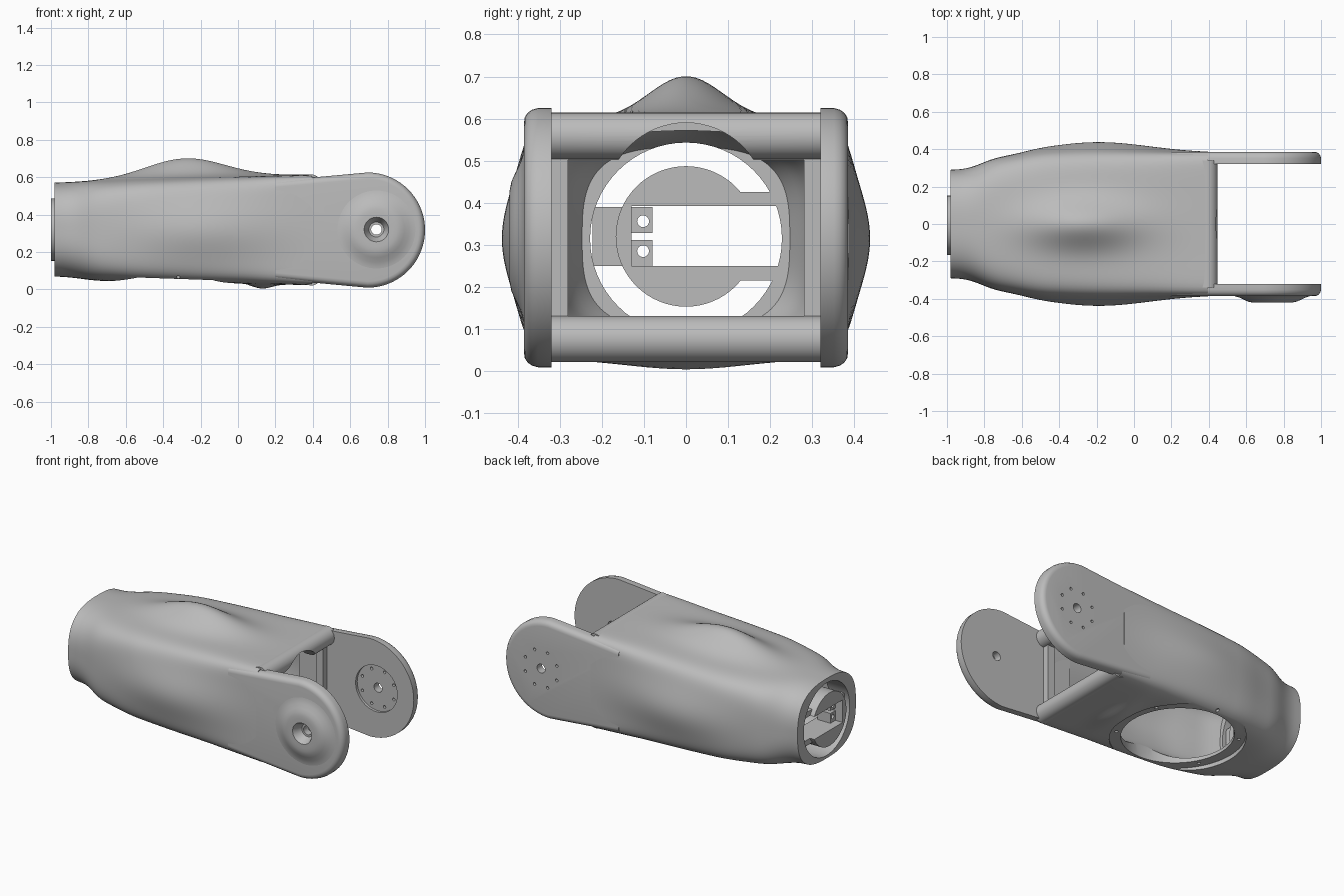
import bpy, bmesh, math
from mathutils import Matrix, Vector

old = bpy.data.objects.get("Cube")
if old:
    bpy.data.objects.remove(old, do_unlink=True)

grey = bpy.data.materials.new("plain_grey")
grey.use_nodes = True
grey.diffuse_color = (0.5, 0.5, 0.5, 1)
grey.node_tree.nodes["Principled BSDF"].inputs["Base Color"].default_value = grey.diffuse_color

MID = 0.315           # height of the long axis
PIVOT = (0.74, 0.32)  # x, z of the joint axis


def make(name, bm):
    bmesh.ops.recalc_face_normals(bm, faces=bm.faces)
    mesh = bpy.data.meshes.new(name)
    bm.to_mesh(mesh)
    bm.free()
    mesh.materials.append(grey)
    obj = bpy.data.objects.new(name, mesh)
    bpy.context.collection.objects.link(obj)
    return obj


def activate(obj):
    bpy.ops.object.select_all(action='DESELECT')
    bpy.context.view_layer.objects.active = obj
    obj.select_set(True)


def cut(obj, cutter):
    activate(obj)
    mod = obj.modifiers.new("cut", 'BOOLEAN')
    mod.operation, mod.solver, mod.object = 'DIFFERENCE', 'EXACT', cutter
    bpy.ops.object.modifier_apply(modifier=mod.name)
    bpy.data.objects.remove(cutter, do_unlink=True)


def smooth(obj, angle=35):
    activate(obj)
    bpy.ops.object.shade_smooth_by_angle(angle=math.radians(angle))


def box(name, x, y, z):
    bm = bmesh.new()
    size = Matrix.Diagonal((x[1] - x[0], y[1] - y[0], z[1] - z[0], 1))
    mid = Vector(((x[0] + x[1]) / 2, (y[0] + y[1]) / 2, (z[0] + z[1]) / 2))
    bmesh.ops.create_cube(bm, size=1, matrix=Matrix.Translation(mid) @ size)
    return make(name, bm)


def rod(name, start, end, r1, r2=None, segments=64):
    a, b = Vector(start), Vector(end)
    turn = (b - a).to_track_quat('Z', 'Y').to_matrix().to_4x4()
    bm = bmesh.new()
    bmesh.ops.create_cone(bm, cap_ends=True, segments=segments, radius1=r1,
                          radius2=r1 if r2 is None else r2, depth=(b - a).length,
                          matrix=Matrix.Translation((a + b) / 2) @ turn)
    return make(name, bm)


def loft(name, rings):
    bm = bmesh.new()
    loops = [[bm.verts.new(p) for p in ring] for ring in rings]
    n = len(loops[0])
    for a, b in zip(loops, loops[1:]):
        for i in range(n):
            bm.faces.new((a[i], a[(i + 1) % n], b[(i + 1) % n], b[i]))
    bm.faces.new(loops[0])
    bm.faces.new(loops[-1])
    return make(name, bm)


# Body stations: x, half width, top, bottom, squareness
STATIONS = [(-0.98, 0.288, 0.57, 0.07, 2.7), (-0.87, 0.295, 0.573, 0.062, 2.8),
            (-0.77, 0.342, 0.577, 0.046, 4), (-0.5, 0.378, 0.588, 0.04, 6),
            (0.1, 0.383, 0.606, 0.03, 9), (0.4, 0.382, 0.613, 0.022, 14)]


def straight(x):
    for a, b in zip(STATIONS, STATIONS[1:]):
        if x <= b[0]:
            t = max(0, (x - a[0]) / (b[0] - a[0]))
            return [p + (q - p) * t for p, q in zip(a, b)]
    return STATIONS[-1]


def station(x):
    # Averaging neighbours rounds the bends of the side lines
    near = [straight(x + 0.02 * k) for k in range(-3, 4)]
    return [sum(v) / len(near) for v in zip(*near)]


def bell(v, centre, spread):
    return math.exp(-((v - centre) / spread) ** 2)


def section(x, side=0.0, skin=0.0, count=160):
    _, w, top, bottom, n = station(x)
    w, top, bottom = w - side, top - skin, bottom + skin
    mid, h = (top + bottom) / 2, (top - bottom) / 2
    ring = []
    for i in range(count):
        a = 2 * math.pi * (i + 0.5) / count
        c, s = math.cos(a), math.sin(a)
        r = (abs(c) ** n + abs(s) ** n) ** (-1 / n)
        c, s = c * r, s * r
        y, z = w * c, mid + h * s
        swell = 0.057 * bell(x, -0.2, 0.38) * bell(z, MID, 0.17)
        if s > 0:
            z += 0.106 * bell(x, -0.28, 0.3) * bell(y, 0, 0.125) * s
        else:
            z += 0.025 * bell(x, 0.13, 0.07) * bell(y, 0, 0.2) * s
        ring.append((x, y + swell * c, z))
    return ring


def span(a, b, n):
    return [a + (b - a) * i / n for i in range(n + 1)]


# Hollow body shell, with rolled lips above and below the mouth
body = loft("body_shell", [section(x) for x in span(-0.98, 0.395, 64)])
top_lip = rod("top_lip", (0.392, -0.34, 0.559), (0.392, 0.34, 0.559), 0.055)
bottom_lip = rod("bottom_lip", (0.392, -0.34, 0.076), (0.392, 0.34, 0.076), 0.055)
cut(body, loft("cavity", [section(x, 0.068, 0.045) for x in span(-0.84, 0.35, 40)]))
cut(body, box("mouth", (0.2, 0.6), (-0.28, 0.28), (0.13, 0.502)))
for part in (body, top_lip):
    cut(part, rod("mouth_arch", (0.2, 0, 0.4), (0.6, 0, 0.4), 0.19))
cut(body, rod("neck_bore", (-1.1, 0, MID), (-0.6, 0, MID), 0.228))

# Round service opening underneath, with a recessed screw flange
tilt = Vector((0.035, 0, 1))
seat = Vector((-0.32, 0, 0.056))
cut(body, rod("flange_recess", seat - tilt * 0.2, seat, 0.385, segments=96))
cut(body, rod("service_hole", seat - tilt * 0.2, seat + tilt * 0.1, 0.32, segments=96))
for i in range(6):
    a = math.pi * (i + 0.5) / 3
    p = seat + Vector((math.cos(a), math.sin(a), 0)) * 0.35
    cut(body, rod("flange_screw", p - tilt * 0.1, p + tilt * 0.02, 0.01, segments=12))
for part in (body, top_lip, bottom_lip):
    smooth(part)


# Fork ears: rounded slabs whose roots sink into the body sides
def ear_outline(y, inset):
    arc = [math.radians(d) for d in range(-90, 91, 5)]
    r = 0.308 - inset
    return ([(0.2, y, 0.055 + inset)]
            + [(0.692 + r * math.cos(a), y, 0.317 + r * math.sin(a)) for a in arc]
            + [(0.2, y, 0.58 - inset)])


def ear(name, sign):
    edge = [(0.32, 0), (0.352, 0), (0.366, 0.004), (0.376, 0.011), (0.383, 0.021), (0.385, 0.034)]
    return loft(name, [ear_outline(sign * y, inset) for y, inset in edge])


def pivot_rod(name, y1, y2, r1, r2=None, dx=0.0, dz=0.0, segments=48):
    x, z = PIVOT
    return rod(name, (x + dx, y1, z + dz), (x + dx, y2, z + dz), r1, r2, segments)


front_ear = ear("front_ear", -1)
back_ear = ear("back_ear", 1)

# Domed boss on the front ear
profile = [(0.225, 0.36), (0.225, 0.383), (0.2, 0.386), (0.175, 0.394), (0.15, 0.406),
           (0.13, 0.415), (0.11, 0.419), (0.09, 0.42)]
turns = [2 * math.pi * i / 64 for i in range(64)]
boss = loft("pivot_boss", [[(PIVOT[0] + r * math.cos(a), -y, PIVOT[1] + r * math.sin(a))
                            for a in turns] for r, y in profile])
for part in (front_ear, boss):
    cut(part, pivot_rod("bore", -0.5, -0.2, 0.028))
    cut(part, pivot_rod("countersink", -0.425, -0.365, 0.068, 0.04))

# Horn seat and screw circle on the back ear
cut(back_ear, pivot_rod("horn_seat", 0.3, 0.336, 0.145))
cut(back_ear, pivot_rod("bore", 0.2, 0.5, 0.028))
for i in range(8):
    a = math.pi * (i + 0.5) / 4
    cut(back_ear, pivot_rod("screw", 0.2, 0.5, 0.009, None,
                            0.118 * math.cos(a), 0.118 * math.sin(a), 12))
for part in (front_ear, back_ear, boss):
    smooth(part)

# C-shaped end hub, open toward the back
hub = rod("end_hub", (-1.0, 0, 0.32), (-0.84, 0, 0.32), 0.167)
cut(hub, box("hub_slot", (-1.1, -0.7), (-0.13, 0.3), (0.25, 0.392)))
smooth(hub)
for name, z in (("upper_hub_arm", (0.392, 0.425)), ("lower_hub_arm", (0.215, 0.25))):
    box(name, (-0.97, -0.84), (0.11, 0.222), z)

# Screw bracket beside the hub
bracket = box("hub_bracket", (-0.95, -0.86), (-0.222, -0.08), (0.25, 0.39))
cut(bracket, box("bracket_slot", (-1, -0.8), (-0.13, 0), (0.312, 0.328)))
for z in (0.285, 0.356):
    cut(bracket, rod("bracket_hole", (-1, -0.102, z), (-0.8, -0.102, z), 0.014, segments=24))
